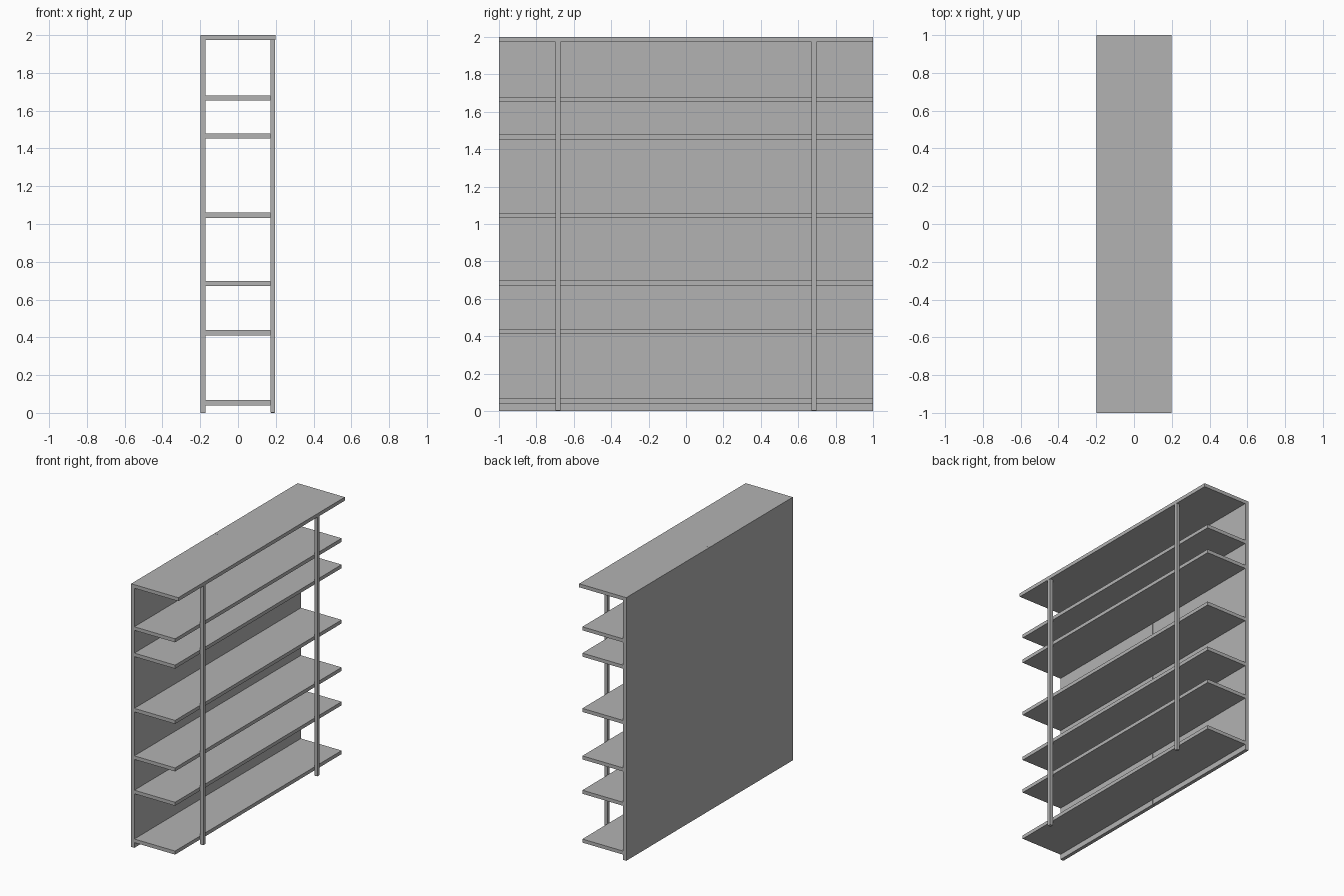
import bpy
import bmesh

cube = bpy.data.objects.get("Cube")
if cube:
    bpy.data.objects.remove(cube, do_unlink=True)

# Single matte grey finish
grey = bpy.data.materials.new("light_grey")
grey.use_nodes = True
colour = (0.45, 0.45, 0.45, 1)
grey.diffuse_color = colour
grey.node_tree.nodes["Principled BSDF"].inputs["Base Color"].default_value = colour

T = 0.027             # board and post thickness
BACK, FRONT = -0.198, 0.198
HALF = 1.0            # half length along y
HEIGHT = 2.0
SEAM = 0.001          # half of the gap between back panels


def box(name, x, y, z, foot_bevel=0):
    """Box from (min, max) ranges, optionally with softened bottom edges."""
    bm = bmesh.new()
    bmesh.ops.create_cube(bm, size=1)
    for v in bm.verts:
        for i, (lo, hi) in enumerate((x, y, z)):
            v.co[i] = hi if v.co[i] > 0 else lo
    if foot_bevel:
        edges = [e for e in bm.edges if all(v.co.z == z[0] for v in e.verts)]
        bmesh.ops.bevel(bm, geom=edges, offset=foot_bevel, segments=2,
                        profile=0.5, affect='EDGES')
    mesh = bpy.data.meshes.new(name)
    bm.to_mesh(mesh)
    bm.free()
    mesh.materials.append(grey)
    obj = bpy.data.objects.new(name, mesh)
    bpy.context.collection.objects.link(obj)
    return obj


inner = BACK + T
shelf_tops = [0.067, 0.438, 0.699, 1.06, 1.48, 1.68]

for side, s in (("right", -1), ("left", 1)):
    # Tall back panels, meeting at a narrow seam
    box("back_panel_" + side, (BACK, inner),
        sorted((s * SEAM, s * HALF)), (0, HEIGHT))
    # Slim front posts below the overhanging top
    box("front_post_" + side, (FRONT - T, FRONT - 0.001),
        (s * 0.685 - T / 2, s * 0.685 + T / 2), (0, HEIGHT - T), 0.006)

# Shelves between the back panels and the posts
for n, top in enumerate(shelf_tops, 1):
    box(f"shelf_{n}", (inner, FRONT - T), (-HALF, HALF), (top - T, top))

# Top board covers the posts
box("top_board", (inner, FRONT), (-HALF, HALF), (HEIGHT - T, HEIGHT))
